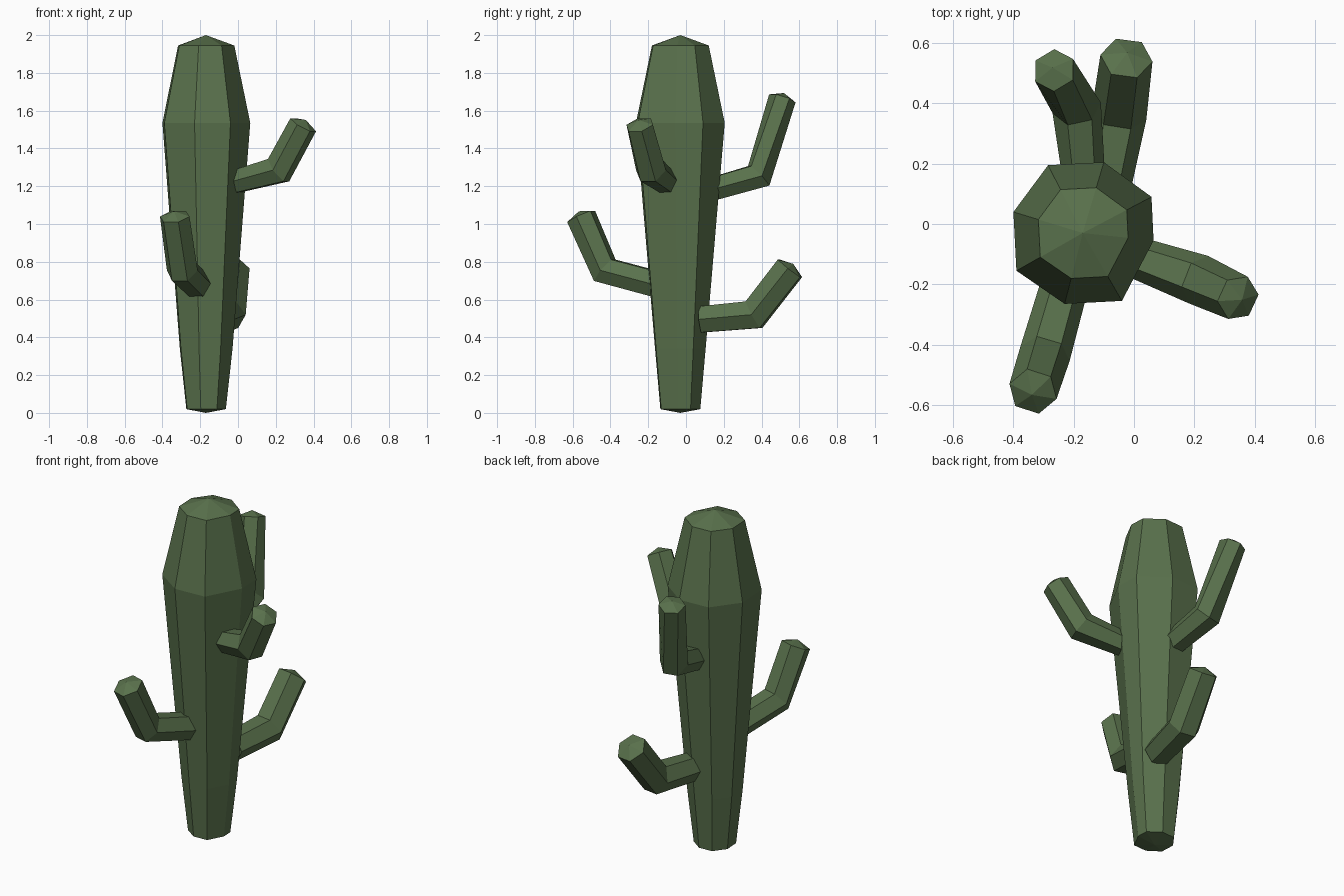
import bpy, bmesh, math
from mathutils import Vector

if "Cube" in bpy.data.objects:
    bpy.data.objects.remove(bpy.data.objects["Cube"])

green = bpy.data.materials.new("cactus_green")
green.diffuse_color = (0.10, 0.165, 0.072, 1)
green.use_nodes = True
green.node_tree.nodes["Principled BSDF"].inputs["Base Color"].default_value = green.diffuse_color


def loft(name, rings, tip_start, tip_end):
    """Skin a list of vertex rings and close each end with a shallow point."""
    bm = bmesh.new()
    loops = [[bm.verts.new(p) for p in ring] for ring in rings]
    n = len(loops[0])
    for a, b in zip(loops, loops[1:]):
        for i in range(n):
            j = (i + 1) % n
            bm.faces.new((a[i], a[j], b[j], b[i]))
    for loop, tip in ((loops[0], tip_start), (loops[-1], tip_end)):
        t = bm.verts.new(tip)
        for i in range(n):
            bm.faces.new((loop[i], loop[(i + 1) % n], t))
    bmesh.ops.recalc_face_normals(bm, faces=bm.faces)
    mesh = bpy.data.meshes.new(name)
    bm.to_mesh(mesh)
    bm.free()
    mesh.materials.append(green)
    obj = bpy.data.objects.new(name, mesh)
    bpy.context.collection.objects.link(obj)
    return obj


# Trunk: uneven octagon, widest below the crown
CX, CY = -0.17, -0.03
outline = [(-0.23, 0.07), (-0.115, 0.225), (0.07, 0.235), (0.228, 0.12),
           (0.235, -0.025), (0.13, -0.225), (-0.06, -0.235), (-0.22, -0.125)]
levels = [(0.02, 0.45, 0.45), (0.34, 0.60, 0.57), (1.535, 1, 1), (1.945, 0.64, 0.64)]
trunk_rings = [[(CX + x * sx, CY + y * sy, z) for x, y in outline]
               for z, sx, sy in levels]
loft("trunk", trunk_rings, (CX, CY, 0.0), (CX, CY, 2.0))


# Arms: bent six-sided tubes with mitred elbows
def arm(name, base, elbow, end, radii, cap=0.03):
    p = [Vector(v) for v in (base, elbow, end)]
    d0, d1 = (p[1] - p[0]).normalized(), (p[2] - p[1]).normalized()
    tangents = [d0, (d0 + d1).normalized(), d1]
    rings = []
    for c, t, r in zip(p, tangents, radii):
        side = t.cross(Vector((0, 0, 1))).normalized()
        up = side.cross(t)
        rings.append([c + r * (math.cos(a) * side + math.sin(a) * up)
                      for a in (i * math.pi / 3 for i in range(6))])
    loft(name, rings, p[0], p[2] + d1 * cap)


arm("front_arm", (-0.215, -0.15, 0.68), (-0.295, -0.43, 0.755),
    (-0.335, -0.555, 1.04), (0.078, 0.085, 0.082))
arm("right_arm", (-0.01, -0.105, 1.225), (0.215, -0.185, 1.285),
    (0.345, -0.245, 1.525), (0.068, 0.085, 0.077))
arm("upper_back_arm", (-0.165, 0.14, 1.185), (-0.19, 0.385, 1.255),
    (-0.265, 0.51, 1.665), (0.07, 0.082, 0.073))
arm("lower_back_arm", (-0.10, 0.08, 0.495), (-0.05, 0.36, 0.52),
    (-0.025, 0.55, 0.765), (0.08, 0.092, 0.087))
